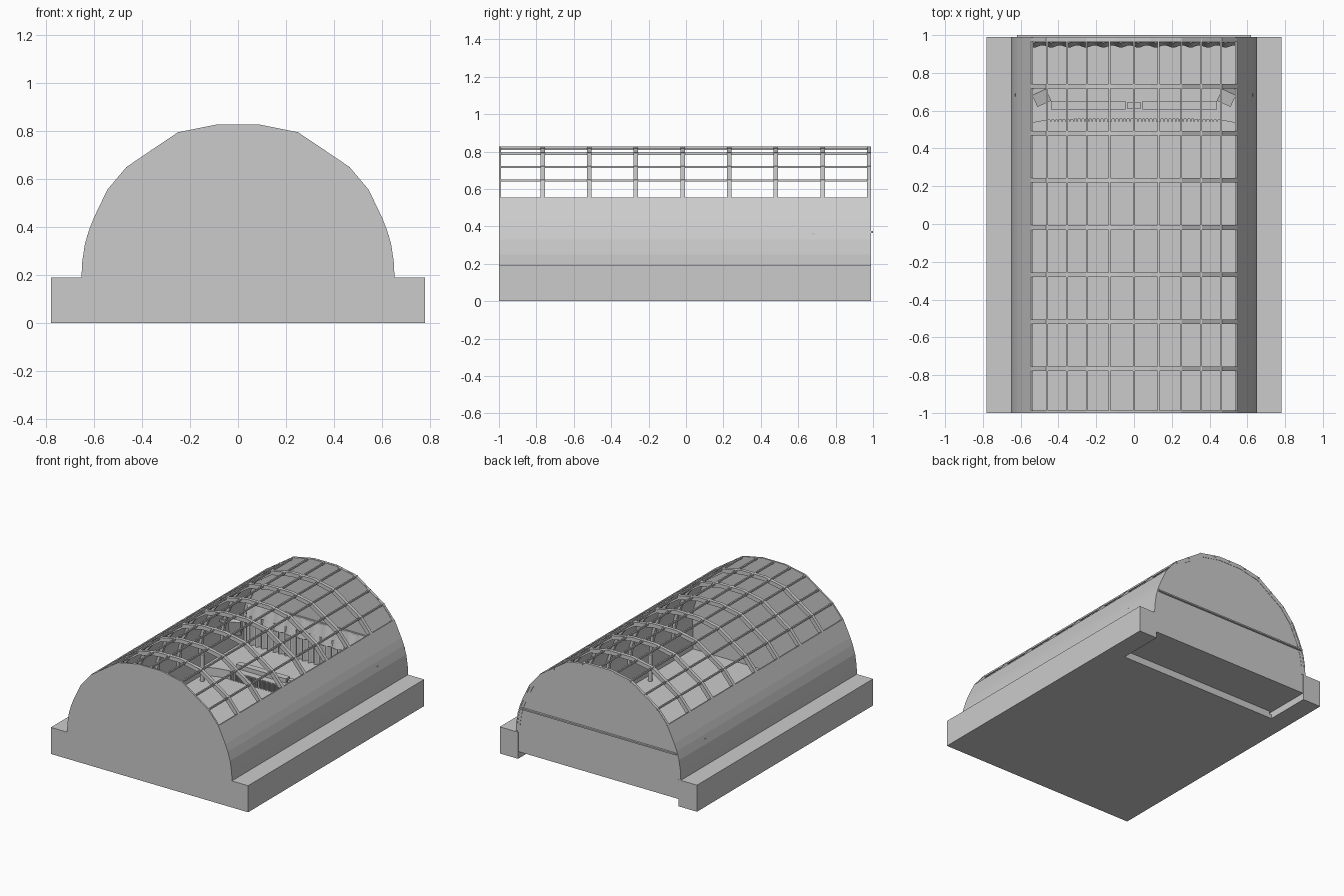
import bpy, bmesh, math
from mathutils import Matrix

if "Cube" in bpy.data.objects:
    bpy.data.objects.remove(bpy.data.objects["Cube"])


def finish(name, bm):
    bmesh.ops.recalc_face_normals(bm, faces=bm.faces[:])
    me = bpy.data.meshes.new(name)
    bm.to_mesh(me)
    bm.free()
    ob = bpy.data.objects.new(name, me)
    bpy.context.collection.objects.link(ob)
    return ob


def prism(name, pts, a, b, axis='Y'):
    """Extrude an outline (XZ along Y, or XY along Z) from a to b."""
    bm = bmesh.new()
    place = (lambda p, t: (p[0], t, p[1])) if axis == 'Y' else (lambda p, t: (p[0], p[1], t))
    lo = [bm.verts.new(place(p, a)) for p in pts]
    hi = [bm.verts.new(place(p, b)) for p in pts]
    bm.faces.new(lo)
    bm.faces.new(hi)
    for i in range(len(pts)):
        j = (i + 1) % len(pts)
        bm.faces.new((lo[i], lo[j], hi[j], hi[i]))
    return finish(name, bm)


def box(name, x0, x1, y0, y1, z0, z1, rot=None):
    bm = bmesh.new()
    bmesh.ops.create_cube(bm, size=1)
    bm.transform(Matrix.Diagonal((x1 - x0, y1 - y0, z1 - z0, 1)))
    if rot:
        bm.transform(rot)
    bm.transform(Matrix.Translation(((x0 + x1) / 2, (y0 + y1) / 2, (z0 + z1) / 2)))
    return finish(name, bm)


def scaled(pts, s):
    return [(x * s, 0.19 + (z - 0.19) * s) for x, z in pts]


def band(pts, s0, s1):
    return scaled(pts, s0) + scaled(pts, s1)[::-1]


def cylinder(name, x, y, z0, z1, r):
    bm = bmesh.new()
    bmesh.ops.create_cone(bm, cap_ends=True, segments=12, radius1=r, radius2=r, depth=z1 - z0)
    bm.transform(Matrix.Translation((x, y, (z0 + z1) / 2)))
    return finish(name, bm)


def drape(name, x0, x1, y, z0, z1, amp, waves, tilt=0):
    """Pleated hanging cloth."""
    bm = bmesh.new()
    n = waves * 8
    rows = []
    for z, off in ((z0, -tilt), (z1, 0)):
        rows.append([bm.verts.new((x0 + (x1 - x0) * i / n,
                                   y + off + amp * math.sin(2 * math.pi * waves * i / n), z))
                     for i in range(n + 1)])
    for i in range(n):
        bm.faces.new((rows[0][i], rows[0][i + 1], rows[1][i + 1], rows[1][i]))
    ob = finish(name, bm)
    for p in ob.data.polygons:
        p.use_smooth = True


# Right half of the vault section, from springing to crown
wall = [(0.652, 0.19), (0.65, 0.25), (0.638, 0.33), (0.62, 0.39), (0.6, 0.44), (0.545, 0.555)]
roof = [(0.465, 0.65), (0.25, 0.795), (0.09, 0.827)]
half = wall + roof
arch = half + [(-x, z) for x, z in half[::-1]]
BACK = 0.99

# End walls
front = [(0.78, 0), (0.78, 0.19)] + arch + [(-0.78, 0.19), (-0.78, 0)]
prism("front_wall", front, -1, -0.988)
prism("back_wall", [(0.652, 0.05)] + arch + [(-0.652, 0.05)], 0.974, 0.986)
box("back_wall_trim", -0.62, 0.62, 0.98, 1.0, 0.364, 0.374)

# Base: side plinths and floor, open beneath the stage
for s, side in ((1, "right"), (-1, "left")):
    xs = sorted((s * 0.635, s * 0.78))
    box(side + "_plinth", *xs, -0.99, BACK, 0, 0.19)
    prism(side + "_vault_wall", [(s * x, z) for x, z in band(wall, 1, 0.985)], -0.99, BACK)
box("floor", -0.64, 0.64, -0.99, 0.66, 0, 0.03)

# Arched ribs
for i in range(8):
    y = -0.767 + i * 0.2495
    prism("roof_rib", band(arch, 0.999, 0.955), y - 0.012, min(y + 0.012, 0.988))

# Lengthwise purlins
for x, z in ((0, 0.827), (0.13, 0.82), (0.25, 0.795), (0.355, 0.724), (0.46, 0.652), (0.54, 0.555)):
    for s in ((1, -1) if x else (1,)):
        box("purlin", s * x - 0.005, s * x + 0.005, -0.99, BACK, z - 0.013, z - 0.001)

# Stage platform with curved ends and a slatted front
edge = [(0.635, 0.5), (0.54, 0.535), (0.46, 0.55), (0.3, 0.555)]
outline = edge + [(-x, y) for x, y in edge[::-1]]
prism("stage_deck", outline + [(-0.635, 0.976), (0.635, 0.976)], 0.075, 0.09, 'Z')
prism("stage_front", outline + [(-0.62, 0.66), (0.62, 0.66)], 0.03, 0.076, 'Z')
box("stage_underside", -0.635, 0.635, 0.65, 0.98, 0.05, 0.076)
for i in range(45):
    x = -0.44 + i * 0.02
    box("stage_slat", x - 0.004, x + 0.004, 0.543, 0.556, 0.03, 0.088)

# Low units on the stage
for s in (1, -1):
    a, b = sorted((s * 0.045, s * 0.44))
    box("stage_bench", a, b, 0.605, 0.65, 0.09, 0.12)
box("stage_centre_unit", -0.035, 0.035, 0.61, 0.645, 0.09, 0.115)

# Curtain, valance and rail on the back wall
drape("stage_curtain", -0.6, 0.6, 0.955, 0.09, 0.3, 0.012, 26)
drape("curtain_valance", -0.6, 0.6, 0.965, 0.25, 0.385, 0.006, 13, 0.025)
box("curtain_rail", -0.61, 0.61, 0.962, 0.976, 0.375, 0.39)

# Angled speakers and posts by the side walls
for s in (1, -1):
    rot = Matrix.Rotation(-s * math.radians(25), 4, 'Z') @ Matrix.Rotation(math.radians(15), 4, 'X')
    box("speaker", s * 0.495 - 0.04, s * 0.495 + 0.04, 0.645, 0.715, 0.3, 0.41, rot)
    a, b = sorted((s * 0.52, s * 0.63))
    box("speaker_bracket", a, b, 0.675, 0.69, 0.35, 0.365)
    for y in (-0.43, 0.43):
        cylinder("side_post", s * 0.585, y, 0.03, 0.22, 0.015)
